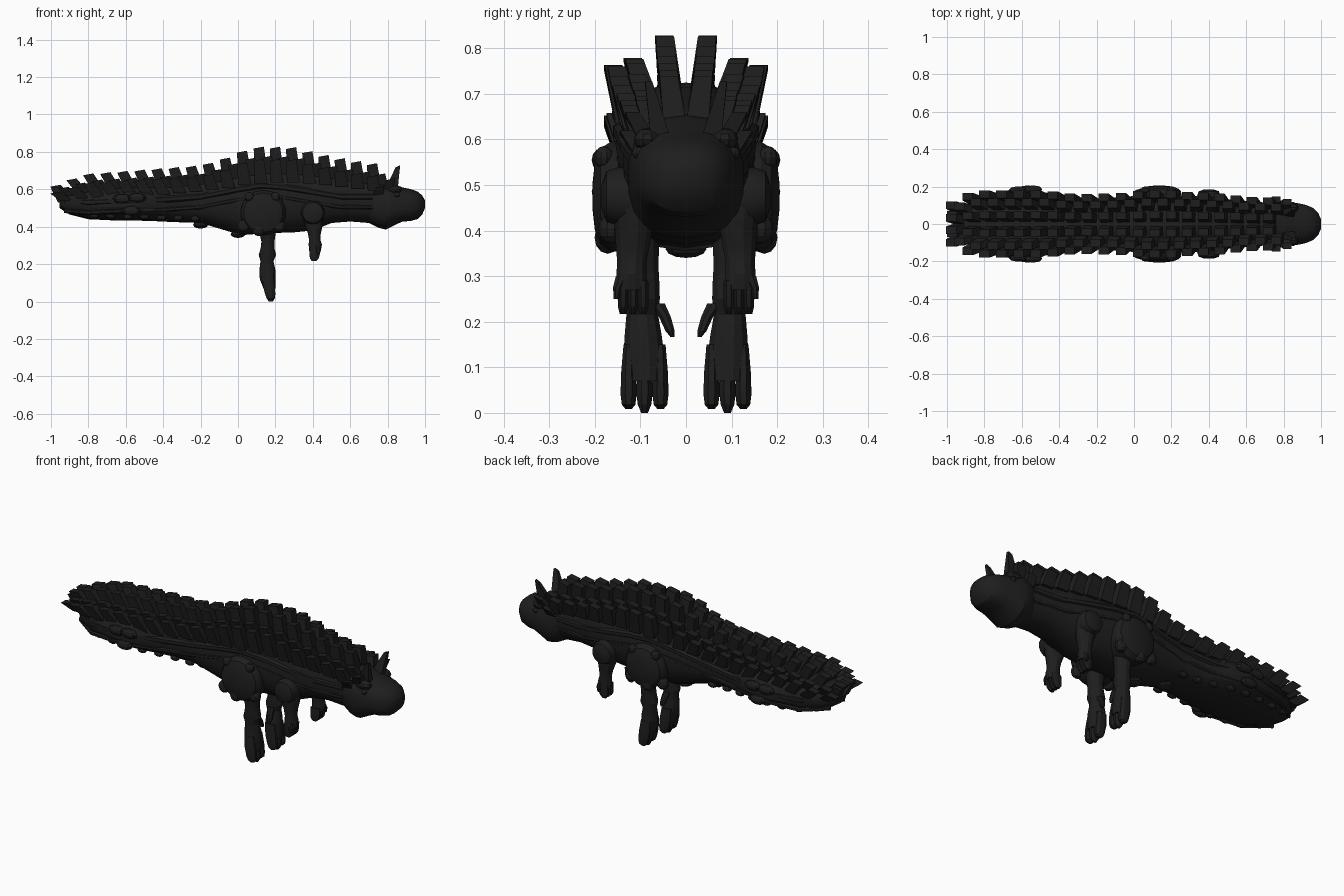
import bpy, bmesh, math
from mathutils import Vector, Matrix

if "Cube" in bpy.data.objects:
    bpy.data.objects.remove(bpy.data.objects["Cube"])

hide = bpy.data.materials.new("charcoal hide")
hide.diffuse_color = (0.0130, 0.0130, 0.0130, 1)
hide.use_nodes = True
hide.node_tree.nodes["Principled BSDF"].inputs["Base Color"].default_value = hide.diffuse_color


def finish(name, bm, smooth=True):
    bmesh.ops.recalc_face_normals(bm, faces=bm.faces)
    me = bpy.data.meshes.new(name)
    bm.to_mesh(me)
    bm.free()
    ob = bpy.data.objects.new(name, me)
    bpy.context.collection.objects.link(ob)
    me.materials.append(hide)
    if smooth:
        bpy.ops.object.select_all(action='DESELECT')
        ob.select_set(True)
        bpy.context.view_layer.objects.active = ob
        bpy.ops.object.shade_smooth_by_angle(angle=math.radians(25))
    return ob


def loft(bm, stations, axis, n=16, p=2.0):
    """Skin superelliptic rings (cx, cy, cz, ra, rb) along the x, y or z axis."""
    rings = []
    for cx, cy, cz, ra, rb in stations:
        ring = []
        for i in range(n):
            t = 2 * math.pi * (i + 0.5) / n
            c, s = math.cos(t), math.sin(t)
            a = math.copysign(abs(c) ** (2 / p), c) * ra
            b = math.copysign(abs(s) ** (2 / p), s) * rb
            co = {'x': (cx, cy + a, cz + b), 'y': (cx + a, cy, cz + b), 'z': (cx + a, cy + b, cz)}[axis]
            ring.append(bm.verts.new(co))
        rings.append(ring)
    for r, q in zip(rings, rings[1:]):
        for i in range(n):
            bm.faces.new((r[i], r[(i + 1) % n], q[(i + 1) % n], q[i]))
    bm.faces.new(rings[0])
    bm.faces.new(rings[-1])


def ball(bm, c, r, u=10, v=6):
    m = Matrix.Translation(c) @ Matrix.Diagonal((*r, 1))
    bmesh.ops.create_uvsphere(bm, u_segments=u, v_segments=v, radius=1, matrix=m)


def spike(bm, base, tip, bx, by, taper=.8):
    """Blunt tapered blade with a slanted end."""
    low, high = [], []
    for sx, sy in ((-1, -1), (1, -1), (1, 1), (-1, 1)):
        low.append(bm.verts.new(base + Vector((sx * bx, sy * by, 0))))
        high.append(bm.verts.new(tip + Vector((sx * bx * taper, sy * by * taper, -.01 if sx < 0 else 0))))
    for i in range(4):
        j = (i + 1) % 4
        bm.faces.new((low[i], low[j], high[j], high[i]))
    bm.faces.new(low)
    bm.faces.new(high)


# trunk profile: x, half width, bottom, top
BODY = [(-.955, .045, .50, .56), (-.9, .10, .465, .59), (-.8, .155, .44, .61),
        (-.65, .185, .433, .62), (-.55, .19, .433, .625), (-.45, .165, .43, .63),
        (-.35, .135, .425, .64), (-.2, .13, .42, .66), (-.05, .138, .375, .69),
        (.02, .148, .355, .71), (.15, .158, .365, .725), (.3, .145, .37, .725),
        (.4, .14, .38, .715), (.5, .13, .42, .695), (.6, .115, .428, .68),
        (.7, .11, .42, .665), (.8, .105, .43, .64)]
TIPS = [(-1, .615), (-.9, .655), (-.8, .685), (-.6, .70), (-.2, .73), (-.08, .765), (.03, .81),
        (.12, .83), (.3, .825), (.4, .795), (.6, .755), (.75, .735)]


def interp(table, x):
    if x <= table[0][0]:
        return table[0][1:]
    for a, b in zip(table, table[1:]):
        if x <= b[0]:
            t = (x - a[0]) / (b[0] - a[0])
            return [p + (q - p) * t for p, q in zip(a[1:], b[1:])]
    return table[-1][1:]


def skin_z(x, f):
    w, lo, hi = interp(BODY, x)
    return (lo + hi) / 2 + (hi - lo) / 2 * (1 - f ** 2.4) ** (1 / 2.4)


# trunk and tail
bm = bmesh.new()
loft(bm, [(x, 0, (a + b) / 2, w, (b - a) / 2) for x, w, a, b in BODY], 'x', 18, 2.4)
finish("trunk_and_tail", bm)

# head with snout, jaw corners, brows and eyes
bm = bmesh.new()
HEAD = [(.70, .10, .42, .65), (.75, .122, .395, .655), (.79, .128, .385, .645), (.84, .118, .41, .625),
        (.88, .112, .428, .61), (.92, .103, .43, .602), (.96, .086, .441, .588),
        (.985, .06, .465, .567), (1.0, .025, .50, .54)]
loft(bm, [(x, 0, (a + b) / 2, w, (b - a) / 2) for x, w, a, b in HEAD], 'x', 18, 2.5)
for s in (-1, 1):
    ball(bm, (.83, s * .085, .60), (.05, .03, .025))
    ball(bm, (.85, s * .104, .57), (.016, .014, .014))
finish("head", bm)

# head horns
bm = bmesh.new()
for s in (-1, 1):
    spike(bm, Vector((.82, s * .055, .60)), Vector((.855, s * .082, .728)), .034, .022, .35)
    spike(bm, Vector((.80, s * .085, .60)), Vector((.82, s * .118, .66)), .028, .02)
    spike(bm, Vector((.75, s * .095, .57)), Vector((.76, s * .13, .62)), .028, .02)
finish("head_horns", bm, False)

# back spikes in staggered rows: name, width fraction, outward lean, tip drop, offset along x
for name, f, out, drop, off in (("inner_spikes", .22, .014, 0, 0), ("middle_spikes", .56, .03, .05, .043),
                                ("outer_spikes", .84, .03, .065, 0)):
    bm = bmesh.new()
    for k in range(20):
        x = -.915 + k * .0865 + off
        w = interp(BODY, x)[0]
        tail = max(0, min(1, (-x + .1) / .9))
        lean = -.012 - .05 * tail
        tipx = x + lean
        zb = skin_z(x, f) - .025
        zt = interp(TIPS, tipx)[0] - drop * (1 - .3 * tail)
        y = min(w, .155) * f
        for s in (-1, 1):
            spike(bm, Vector((x, s * y, zb)), Vector((tipx, s * (y + out), max(zt, zb + .05))), .034, .025)
    if off == 0 and f < .3:  # tail tip pair
        for s in (-1, 1):
            spike(bm, Vector((-.93, s * .03, .53)), Vector((-.974, s * .05, .615)), .033, .024)
    finish(name, bm, False)

# long plates running along the flanks
bm = bmesh.new()
FLANK = [(-.93, .54), (-.8, .53), (-.6, .54), (-.4, .545), (-.2, .56), (0, .60), (.12, .62), (.25, .61),
         (.4, .585), (.55, .56), (.72, .56)]
for s in (-1, 1):
    for dz, r in ((0, .018), (-.055, .012)):
        loft(bm, [(x, s * (interp(BODY, x)[0] - .008), z + dz, r * .8, r) for x, z in FLANK], 'x', 6)
finish("flank_plates", bm)

# low knobs on the tail and belly
bm = bmesh.new()
for s in (-1, 1):
    for k in range(8):
        x = -.86 + k * .09
        w, lo, hi = interp(BODY, x)
        ball(bm, (x, s * w * .72, lo + .022), (.028, .018, .016), 8, 6)
    for x, y, z in ((-.62, .18, .55), (-.54, .185, .555), (-.57, .185, .485)):
        ball(bm, (x, s * y, z), (.05, .022, .026), 8, 6)
for x, z in ((-.2, .41), (0, .36)):
    ball(bm, (x, 0, z), (.04, .045, .02), 8, 6)
finish("hide_knobs", bm)

THIGH = ((.06, .105), (.12, .122), (.165, .12), (.188, .105), (.20, .075), (.205, .03))
SHOULDER = ((.07, .06), (.15, .064), (.175, .055), (.185, .025))
for s, side in ((-1, "front"), (1, "back")):
    # hind leg: thigh disc, shin, ankle, toes
    bm = bmesh.new()
    loft(bm, [(.135, s * y, .475, r, r) for y, r in THIGH], 'y', 18)
    for x, y, z, r in ((.03, .16, .405, .034), (.11, .172, .385, .036), (.22, .165, .405, .034),
                       (.06, .18, .56, .026), (.2, .18, .56, .026)):
        ball(bm, (x, s * y, z), (r, r * .8, r))
    loft(bm, [(x, s * y, z, a, b) for x, y, z, a, b in
              ((.15, .115, .46, .075, .06), (.157, .105, .39, .05, .048), (.16, .101, .32, .036, .042),
               (.158, .099, .285, .038, .042), (.157, .098, .25, .048, .042), (.155, .096, .215, .036, .036),
               (.157, .094, .17, .044, .042), (.158, .092, .12, .043, .047), (.168, .091, .07, .033, .046))],
         'z', 12)
    for y in (.056, .091, .126):
        d = 0 if y == .091 else .009
        loft(bm, [(.158, s * y, .15, .03, .012), (.165, s * y, .085, .034, .018),
                  (.172, s * y, .04, .03, .019), (.175, s * y, .018, .024, .016),
                  (.175, s * y, d, .012, .008)], 'z', 8)
    loft(bm, [(.16, s * .065, .24, .02, .02), (.165, s * .046, .21, .018, .014),
              (.17, s * .035, .18, .014, .011), (.17, s * .03, .167, .007, .005)], 'z', 8)
    finish("hind_leg_" + side, bm)

    # foreleg: shoulder disc, arm, fingers
    bm = bmesh.new()
    loft(bm, [(.40, s * y, .475, r, r) for y, r in SHOULDER], 'y', 14)
    loft(bm, [(x, s * y, z, a, b) for x, y, z, a, b in
              ((.40, .12, .47, .06, .045), (.405, .115, .41, .05, .043), (.408, .117, .365, .036, .038),
               (.41, .119, .33, .031, .033), (.413, .12, .305, .037, .034), (.412, .12, .27, .032, .034))],
         'z', 12)
    for y in (.094, .116, .138):
        loft(bm, [(.412, s * y, .29, .03, .012), (.41, s * y, .255, .03, .013),
                  (.408, s * y, .232, .026, .012), (.406, s * y, .217, .014, .008)], 'z', 8)
    loft(bm, [(.425, s * .14, .30, .015, .015), (.43, s * .15, .275, .014, .011),
              (.43, s * .153, .25, .007, .006)], 'z', 8)
    finish("foreleg_" + side, bm)
